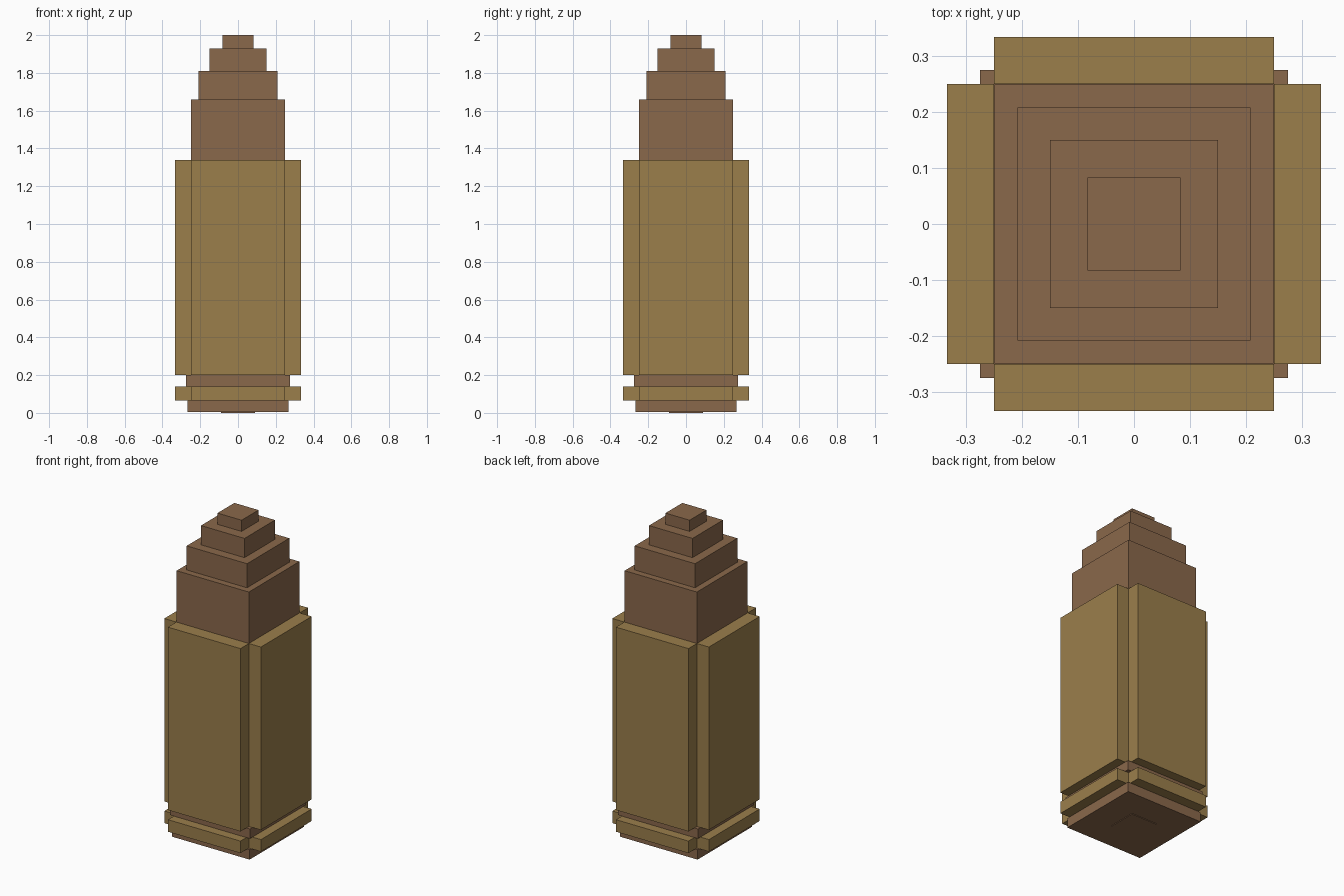
import bpy
import bmesh
from mathutils import Matrix, Vector

cube = bpy.data.objects.get("Cube")
if cube:
    bpy.data.objects.remove(cube, do_unlink=True)


def make_material(name, rgb):
    mat = bpy.data.materials.new(name)
    mat.use_nodes = True
    mat.diffuse_color = (*rgb, 1)
    mat.node_tree.nodes["Principled BSDF"].inputs["Base Color"].default_value = (*rgb, 1)
    return mat


copper = make_material("copper brown", (0.254, 0.138, 0.070))
brass = make_material("brass", (0.328, 0.209, 0.071))


def make_boxes(name, boxes, mat):
    """One object from (min corner, max corner) boxes."""
    bm = bmesh.new()
    for lo, hi in boxes:
        lo, hi = Vector(lo), Vector(hi)
        matrix = Matrix.Translation((lo + hi) / 2) @ Matrix.Diagonal((*(hi - lo), 1))
        bmesh.ops.create_cube(bm, size=1, matrix=matrix)
    mesh = bpy.data.meshes.new(name)
    bm.to_mesh(mesh)
    bm.free()
    mesh.materials.append(mat)
    obj = bpy.data.objects.new(name, mesh)
    bpy.context.collection.objects.link(obj)


def square_block(name, r, z0, z1):
    make_boxes(name, [((-r, -r, z0), (r, r, z1))], copper)


def side_plates(name, z0, z1, inner=0.25, outer=0.333):
    """Four plates around the core, leaving the corners notched."""
    boxes = []
    for a, b in ((inner, outer), (-outer, -inner)):
        boxes.append(((a, -inner, z0), (b, inner, z1)))
        boxes.append(((-inner, a, z0), (inner, b, z1)))
    make_boxes(name, boxes, brass)


# Base, primer and extractor groove
square_block("primer", 0.09, 0.0, 0.03)
square_block("base", 0.267, 0.004, 0.065)
square_block("groove", 0.275, 0.14, 0.20)

# Core and the stepped tip
square_block("core", 0.249, 0.065, 1.66)
square_block("tip_lower", 0.208, 1.66, 1.81)
square_block("tip_middle", 0.15, 1.81, 1.93)
square_block("tip_upper", 0.083, 1.93, 2.0)

# Brass rim and casing
side_plates("rim_plates", 0.065, 0.14)
side_plates("casing_plates", 0.20, 1.34)
